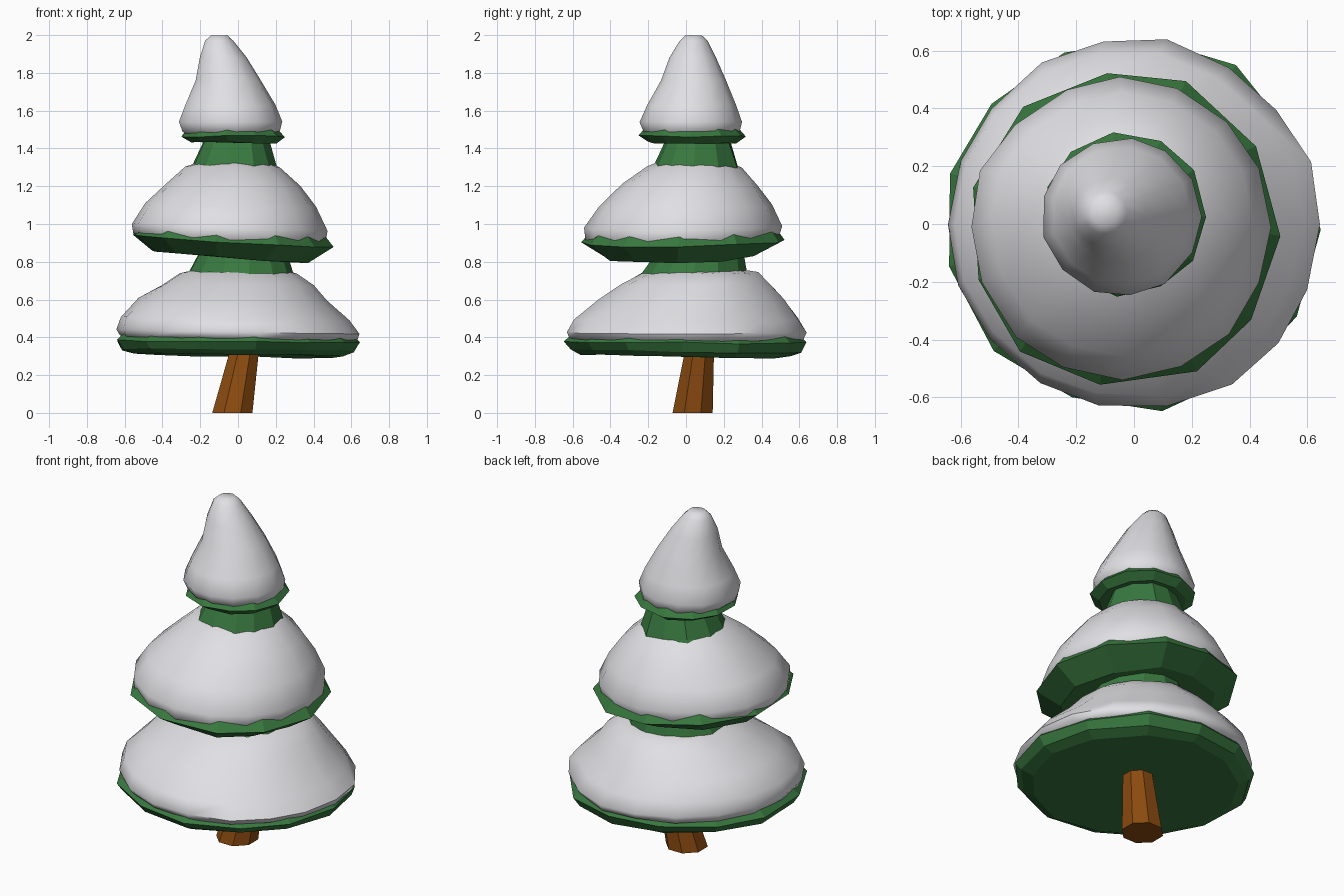
import bpy
import bmesh
import random
from math import cos, sin, tau, radians

default_cube = bpy.data.objects.get("Cube")
if default_cube:
    bpy.data.objects.remove(default_cube, do_unlink=True)


def make_material(name, colour):
    material = bpy.data.materials.new(name)
    material.use_nodes = True
    rgba = (*colour, 1)
    material.diffuse_color = rgba
    shader = material.node_tree.nodes["Principled BSDF"]
    shader.inputs["Base Color"].default_value = rgba
    shader.inputs["Roughness"].default_value = 0.9
    return material


bark = make_material("bark brown", (0.26, 0.07, 0.005))
needles = make_material("needle green", (0.04, 0.19, 0.05))
snow = make_material("snow white", (0.75, 0.75, 0.78))


def loft(name, material, rings, sides, tilt=(0, 0), rough=0, ripple=0,
         phase=0, smooth=False, seed=1):
    """Skin a stack of (z, centre x, centre y, radius) rings, capped at both ends.
    The tilt fades out toward the top ring."""
    rng = random.Random(seed)
    bulge = [1 + rng.uniform(-rough, rough) for _ in range(sides)]
    turn = [rng.uniform(-rough, rough) * 2 for _ in range(sides)]
    bm = bmesh.new()
    loops = []
    last = len(rings) - 1
    for index, (z, cx, cy, radius) in enumerate(rings):
        fade = 1 - index / last
        loop = []
        for side in range(sides):
            angle = tau * (side + phase) / sides + turn[side]
            reach = radius * bulge[side] * (1 + rng.uniform(-rough, rough) / 2)
            dx, dy = reach * cos(angle), reach * sin(angle)
            lift = fade * (dx * tilt[0] + dy * tilt[1])
            lift += rng.uniform(-ripple, ripple)
            loop.append(bm.verts.new((cx + dx, cy + dy, z + lift)))
        loops.append(loop)
    for lower, upper in zip(loops, loops[1:]):
        for side in range(sides):
            after = (side + 1) % sides
            bm.faces.new((lower[side], lower[after], upper[after], upper[side]))
    bm.faces.new(reversed(loops[0]))
    bm.faces.new(loops[-1])
    bmesh.ops.recalc_face_normals(bm, faces=bm.faces)
    mesh = bpy.data.meshes.new(name)
    bm.to_mesh(mesh)
    bm.free()
    mesh.materials.append(material)
    part = bpy.data.objects.new(name, mesh)
    bpy.context.collection.objects.link(part)
    if smooth:
        bpy.ops.object.select_all(action="DESELECT")
        part.select_set(True)
        bpy.context.view_layer.objects.active = part
        bpy.ops.object.shade_smooth_by_angle(angle=radians(60))
    return part


# Leaning trunk
loft("trunk", bark, [(0, -.03, .035, .115), (.36, .04, .075, .08)],
     sides=8, phase=.5)

# Branch tiers: flat underside, sharp rim, then a narrow neck
loft("lower_branches", needles,
     [(.305, 0, 0, .56), (.33, 0, 0, .62), (.375, 0, 0, .65), (.6, 0, .03, .42),
      (.72, .015, .04, .29), (.88, .03, .08, .22)],
     sides=13, tilt=(-.015, -.015), rough=.02, ripple=.006, seed=4)
loft("middle_branches", needles,
     [(.83, -.05, -.03, .42), (.91, -.035, -.02, .55), (1.2, -.04, .02, .3),
      (1.31, -.02, .05, .23), (1.46, -.01, .06, .17)],
     sides=11, tilt=(-.08, .02), rough=.025, ripple=.008, seed=7)
loft("upper_branches", needles,
     [(1.43, -.03, .035, .23), (1.465, -.03, .035, .28), (1.6, -.04, .03, .16)],
     sides=11, rough=.025, ripple=.006, seed=5)

# Snow caps: rounded lip around each tier, closing in at the neck above
loft("lower_snow", snow,
     [(.37, 0, 0, .56), (.395, 0, 0, .625), (.43, 0, 0, .64), (.5, -.02, 0, .6),
      (.6, -.03, .03, .495), (.68, 0, .05, .4), (.74, 0, .075, .31),
      (.76, .01, .07, .22)],
     sides=18, tilt=(-.02, 0), rough=.012, ripple=.006, smooth=True, seed=2)
loft("middle_snow", snow,
     [(.885, -.04, -.02, .46), (.92, -.045, -.02, .51), (.985, -.045, -.015, .52),
      (1.1, -.04, 0, .455), (1.21, -.025, .02, .355), (1.3, -.03, .045, .25),
      (1.335, -.02, .05, .17)],
     sides=16, tilt=(-.06, .01), rough=.012, ripple=.006, smooth=True, seed=3)
loft("top_snow", snow,
     [(1.46, -.04, .03, .22), (1.49, -.04, .03, .26), (1.54, -.045, .025, .275),
      (1.63, -.045, .03, .24), (1.76, -.055, .04, .175), (1.88, -.08, .035, .125),
      (1.97, -.1, .04, .075), (1.998, -.1, .04, .045)],
     sides=13, rough=.015, ripple=.002, smooth=True, seed=6)
